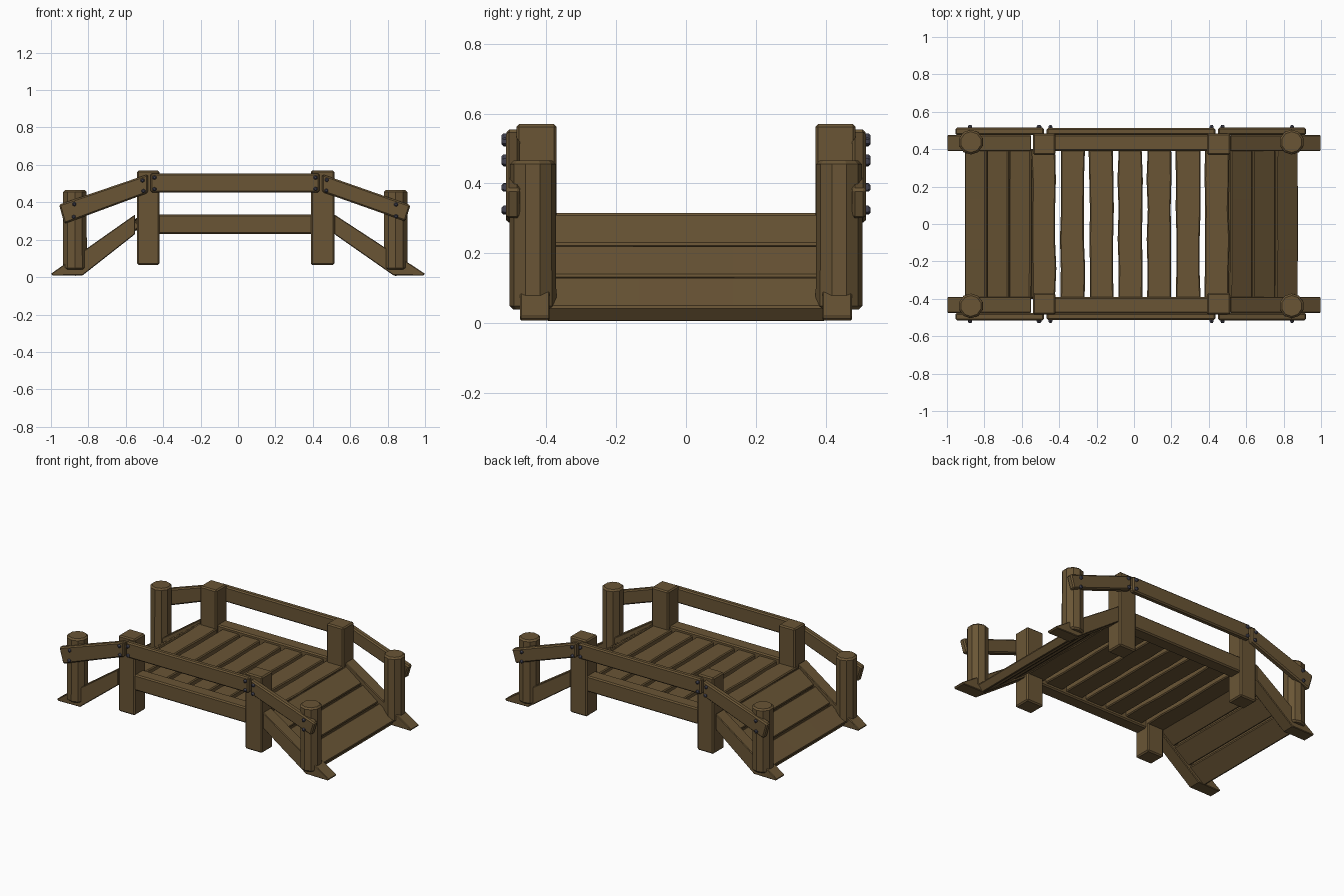
import bpy, bmesh, math, random
from mathutils import Vector

if "Cube" in bpy.data.objects:
    bpy.data.objects.remove(bpy.data.objects["Cube"])

random.seed(4)

def material(name, rgb):
    m = bpy.data.materials.new(name)
    m.diffuse_color = (*rgb, 1)
    m.use_nodes = True
    m.node_tree.nodes["Principled BSDF"].inputs["Base Color"].default_value = m.diffuse_color
    return m

WOOD = material("brown wood", (0.143, 0.091, 0.036))
IRON = material("dark iron", (0.055, 0.055, 0.08))

def prism(name, poly, y0, y1, bevel=0.008, cuts=0, wobble=0.0, mat=WOOD):
    """Extrude an x/z outline from y0 to y1, with optional wavy edges."""
    bm = bmesh.new()
    rings = []
    for i in range(cuts + 2):
        y = y0 + (y1 - y0) * i / (cuts + 1)
        dx = [random.uniform(-wobble, wobble) for _ in range(2)]
        cx = sum(p[0] for p in poly) / len(poly)
        rings.append([bm.verts.new((x + dx[x > cx], y, z)) for x, z in poly])
    n = len(poly)
    for a, b in zip(rings, rings[1:]):
        for k in range(n):
            bm.faces.new((a[k], a[(k + 1) % n], b[(k + 1) % n], b[k]))
    bm.faces.new(rings[0])
    bm.faces.new(rings[-1])
    bmesh.ops.recalc_face_normals(bm, faces=bm.faces)
    return finish(name, bm, bevel, mat)

def finish(name, bm, bevel, mat):
    me = bpy.data.meshes.new(name)
    bm.to_mesh(me)
    bm.free()
    me.materials.append(mat)
    ob = bpy.data.objects.new(name, me)
    bpy.context.collection.objects.link(ob)
    if bevel:
        mod = ob.modifiers.new("worn edges", 'BEVEL')
        mod.width = bevel
        mod.segments = 1
        mod.limit_method = 'ANGLE'
        mod.angle_limit = math.radians(50)
    return ob

def rect(x0, x1, z0, z1):
    return [(x0, z0), (x1, z0), (x1, z1), (x0, z1)]

def round_post(name, x, y):
    bm = bmesh.new()
    bmesh.ops.create_cone(bm, cap_ends=True, segments=10, radius1=0.067,
                          radius2=0.066, depth=0.425)
    bmesh.ops.translate(bm, verts=bm.verts, vec=(x, y, 0.2525))
    finish(name, bm, 0.01, WOOD)

def bolt(name, x, z, side):
    # hexagonal head with a domed tip
    hexa = lambda r: [(x + r * math.cos(k * math.pi / 3), z + r * math.sin(k * math.pi / 3)) for k in range(6)]
    prism(name, hexa(0.013), side * 0.505, side * 0.528, bevel=0.006, mat=IRON)

for side, tag in ((-1, "front"), (1, "back")):
    def bar(name, poly, a, b, **kw):
        return prism(f"{tag}_{name}", poly, side * a, side * b, **kw)

    # posts
    bar("left_square_post", rect(-0.54, -0.42, 0.065, 0.57), 0.37, 0.485)
    bar("right_square_post", rect(0.39, 0.515, 0.065, 0.57), 0.37, 0.485)
    round_post(f"{tag}_left_round_post", -0.872, side * 0.438)
    round_post(f"{tag}_right_round_post", 0.843, side * 0.438)

    # deck side beams
    bar("deck_beam", rect(-0.54, 0.515, 0.23, 0.335), 0.39, 0.478)
    for s, end, xi in ((-1, "left", 0.55), (1, "right", 0.515)):
        bar(f"{end}_ramp_beam",
            [(s * xi, 0.335), (s * xi, 0.23), (s * 0.83, 0.01),
             (s * 0.99, 0.008), (s * 1.0, 0.018)], 0.39, 0.475, bevel=0.004)

    # hand rails
    bar("middle_rail", rect(-0.468, 0.435, 0.453, 0.555), 0.475, 0.513)
    bar("left_rail", [(-0.482, 0.55), (-0.482, 0.45), (-0.928, 0.285), (-0.957, 0.388)], 0.475, 0.515)
    bar("right_rail", [(0.45, 0.55), (0.45, 0.455), (0.895, 0.298), (0.922, 0.385)], 0.475, 0.515)

    # bolts
    for i, (x, z) in enumerate(((-0.51, 0.517), (-0.505, 0.46), (-0.447, 0.532),
                                (-0.447, 0.47), (-0.875, 0.39), (-0.878, 0.322),
                                (0.415, 0.532), (0.415, 0.472), (0.475, 0.52),
                                (0.472, 0.462), (0.845, 0.388), (0.845, 0.325))):
        bolt(f"{tag}_bolt_{i}", x, z, side)

# level deck planks
for i in range(7):
    x = -0.548 + i * 0.1545
    prism(f"deck_plank_{i}", rect(x, x + 0.129, 0.25, 0.315), -0.395, 0.395,
          cuts=4, wobble=0.004, bevel=0.006)

# sloping ramp planks
for s, end, top in ((-1, "left", Vector((0.552, 0.315))), (1, "right", Vector((0.515, 0.315)))):
    low = Vector((0.91 if s < 0 else 0.882, 0.045))
    d = (low - top).normalized()
    down = Vector((d.y, -d.x)) * 0.055
    for i in range(3):
        a = top.lerp(low, i / 3) + d * 0.004
        b = top.lerp(low, (i + 1) / 3) - d * 0.004
        poly = [(s * p.x, max(p.y, 0.0)) for p in (a, b, b + down, a + down)]
        prism(f"{end}_ramp_plank_{i}", poly, -0.4, 0.4, cuts=2, wobble=0.001, bevel=0.006)
